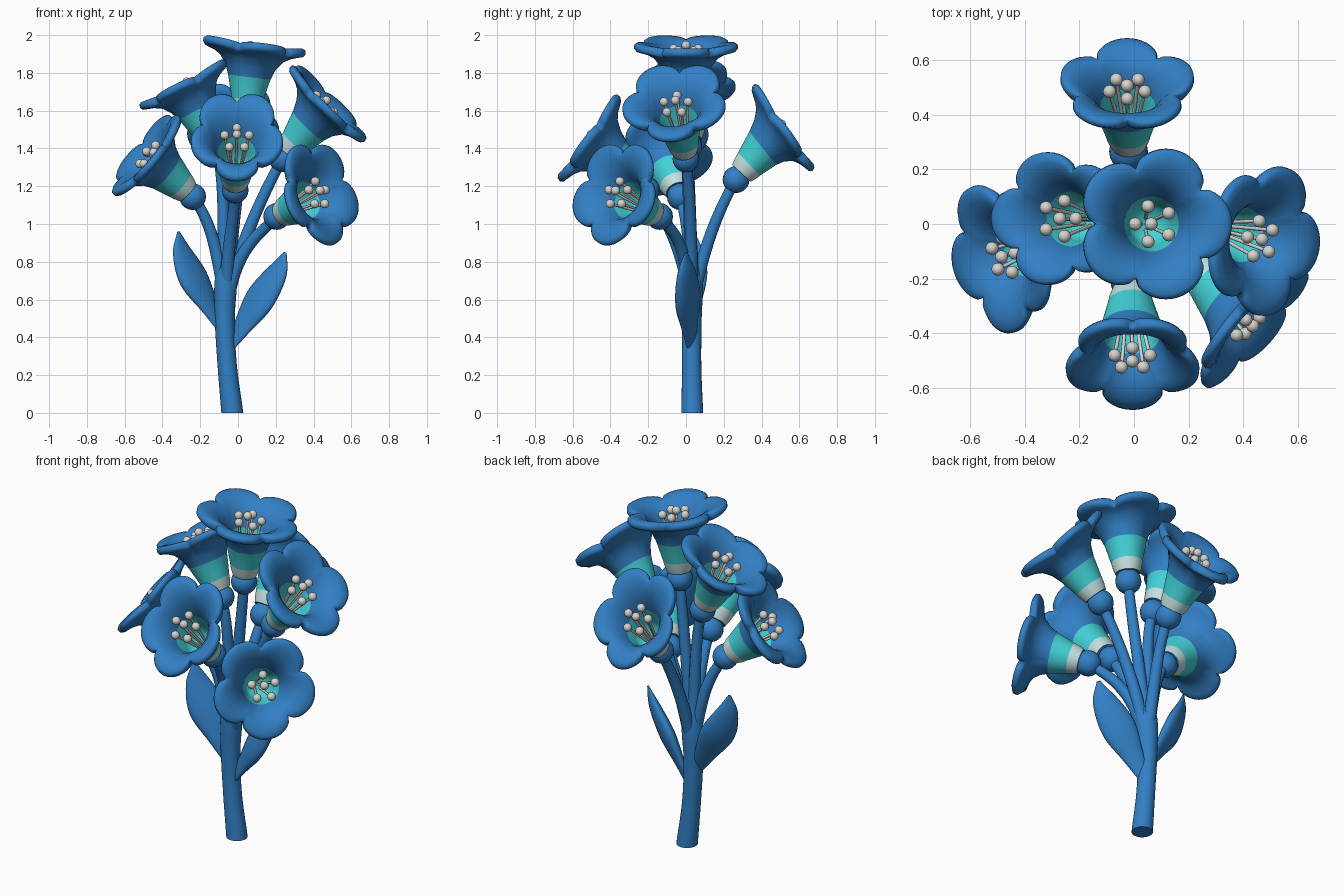
import bpy, bmesh, math
from mathutils import Vector as V

if "Cube" in bpy.data.objects:
    bpy.data.objects.remove(bpy.data.objects["Cube"])


def material(name, rgb):
    m = bpy.data.materials.new(name)
    m.diffuse_color = (*rgb, 1)
    m.use_nodes = True
    m.node_tree.nodes["Principled BSDF"].inputs["Base Color"].default_value = m.diffuse_color
    return m


BLUE = material("petal blue", (0.032, 0.215, 0.56))
TEAL = material("bright teal", (0.055, 0.64, 0.68))
PALE = material("pale band", (0.55, 0.74, 0.74))
CREAM = material("anther cream", (0.68, 0.66, 0.62))


def finish(name, bm, mats):
    bmesh.ops.recalc_face_normals(bm, faces=bm.faces)
    for f in bm.faces:
        f.smooth = True
    me = bpy.data.meshes.new(name)
    bm.to_mesh(me)
    bm.free()
    for m in mats:
        me.materials.append(m)
    ob = bpy.data.objects.new(name, me)
    bpy.context.collection.objects.link(ob)
    return ob


def loft(name, rings, mats, index=None):
    """Skin a list of closed rings, cap both ends."""
    bm = bmesh.new()
    rows = [[bm.verts.new(p) for p in r] for r in rings]
    n = len(rows[0])
    for i in range(len(rows) - 1):
        for j in range(n):
            k = (j + 1) % n
            f = bm.faces.new((rows[i][j], rows[i][k], rows[i + 1][k], rows[i + 1][j]))
            f.material_index = index[i] if index else 0
    bm.faces.new(rows[0])
    f = bm.faces.new(rows[-1])
    f.material_index = index[-1] if index else 0
    ob = finish(name, bm, mats)
    # keep the flat end caps crisp
    for e in ob.data.polygons:
        if len(e.vertices) > 4:
            e.use_smooth = False
    return ob


def spline(pts, steps=6):
    """Smooth interpolation through tuples of any length."""
    p = [V(a) for a in pts]
    p = [p[0] * 2 - p[1]] + p + [p[-1] * 2 - p[-2]]
    out = []
    for i in range(1, len(p) - 2):
        for s in range(steps):
            t = s / steps
            out.append(0.5 * (2 * p[i] + (p[i + 1] - p[i - 1]) * t
                       + (2 * p[i - 1] - 5 * p[i] + 4 * p[i + 1] - p[i + 2]) * t * t
                       + (3 * p[i] - p[i - 1] - 3 * p[i + 1] + p[i + 2]) * t ** 3))
    return out + [p[-2]]


def tube(name, path, mat, n=16, u=(1, 0, 0), flat=1.0):
    """Sweep an ellipse along (x, y, z, radius) points."""
    pos = [V(p[:3]) for p in path]
    u = V(u)
    rings = []
    for i, c in enumerate(pos):
        t = (pos[min(i + 1, len(pos) - 1)] - pos[max(i - 1, 0)]).normalized()
        if i == 0 and c.z == 0:
            t = V((0, 0, 1))  # flat cut on the ground
        u = (u - t * u.dot(t)).normalized()
        w = t.cross(u) * flat
        r = max(path[i][3], 0.002)
        rings.append([c + (u * math.cos(a) + w * math.sin(a)) * r
                      for a in (2 * math.pi * j / n for j in range(n))])
    return loft(name, rings, [mat])


def ball(name, c, r, mat, seg=20):
    bm = bmesh.new()
    bmesh.ops.create_uvsphere(bm, u_segments=seg, v_segments=seg // 2, radius=r)
    bmesh.ops.translate(bm, verts=bm.verts, vec=c)
    return finish(name, bm, [mat])


# Bell profile: distance along axis, radius, colour of the strip that follows
PROFILE = [(.045, .066, 1), (.08, .078, 1), (.11, .084, 2), (.165, .098, 2), (.225, .113, 0),
           (.28, .136, 0), (.325, .172, 0), (.348, .213, 0), (.36, .25, 0), (.367, .275, 0),
           (.382, .288, 0), (.402, .286, 0), (.411, .268, 0), (.406, .225, 0), (.382, .175, 0),
           (.335, .13, 0), (.27, .1, 2), (.19, .08, 2), (.12, .06, 2), (.11, .01, 2)]


def flower(i, base, centre, normal, size, wide):
    base, centre, normal = V(base), V(centre), V(normal).normalized()
    axis = (centre - base).normalized()

    def frame(t):
        k = min(t / 0.3, 1)
        a = axis.lerp(normal, k).normalized()
        down = V((0, 0, -1))
        down = (down - a * down.dot(a)).normalized()
        return base + (centre - base) * (t / 0.4), a, down, a.cross(down)

    # five-lobed bell, one petal pointing down
    rings, n = [], 80
    for t, r, _ in PROFILE:
        c, a, d, s = frame(t)
        k = max(0, (r - .115) / .17)
        ring = []
        for j in range(n):
            phi = 2 * math.pi * j / n
            notch = 1 - abs(math.cos(2.5 * phi)) ** 0.6
            rr = r * (1 - 0.25 * k * notch) * (1 + (size - 1) * min(k, 1))
            side = 1 + (wide - 1) * min(k, 1)
            ring.append(c + (d * math.cos(phi) + s * math.sin(phi) * side) * rr
                        - a * (0.02 * k * notch))
        rings.append(ring)
    loft(f"flower_bell_{i}", rings, [BLUE, PALE, TEAL], [p[2] for p in PROFILE])
    ball(f"flower_bulb_{i}", base, 0.071, BLUE)

    # stamens
    c0, _, _, _ = frame(.11)
    c, a, d, s = frame(.37)
    for j in range(6):
        phi = 2 * math.pi * j / 5 + math.pi
        rad, lift = (.068, 0) if j < 5 else (.012, .02)
        off = d * math.cos(phi) + s * math.sin(phi)
        tip = c + off * rad + a * lift
        root = c0 + off * rad * .35
        tube(f"filament_{i}_{j}", [(*root, .007), (*tip, .007)], CREAM, 8, u=d)
        ball(f"anther_{i}_{j}", tip, .024, CREAM, 12)

    # branch from the main stem up to the bulb
    p0 = V((-.06, .03, .58))
    p1 = V((-.06 + base.x * .25, .03 + base.y * .25, .88))
    p2 = base - axis.lerp(V((0, 0, 1)), .25) * .2
    path = []
    for q in range(15):
        t = q / 14
        p = p0 * (1 - t) ** 3 + p1 * 3 * t * (1 - t) ** 2 + p2 * 3 * t * t * (1 - t) + base * t ** 3
        path.append((*p, .036 - .009 * t))
    tube(f"branch_{i}", path, BLUE, 14)


# Seven flowers: bulb position, rim centre, facing direction, petal size, sideways scale
FLOWERS = [
    ((.04, 0, 1.55), (.075, 0, 1.955), (.14, 0, .99), 1, .98),
    ((-.015, -.21, 1.18), (-.005, -.515, 1.475), (0, -.82, .57), 1, .87),
    ((-.02, .265, 1.235), (-.025, .515, 1.53), (0, .82, .57), 1, .87),
    ((-.12, .015, 1.41), (-.285, .02, 1.755), (-.47, 0, .88), .94, .92),
    ((-.24, -.03, 1.145), (-.495, -.125, 1.38), (-.77, -.22, .62), .97, 1.02),
    ((.235, 0, 1.345), (.48, -.06, 1.655), (.71, -.12, .7), 1, .98),
    ((.205, -.14, 1.04), (.44, -.38, 1.17), (.7, -.62, .25), 1, 1),
]
for i, f in enumerate(FLOWERS):
    flower(i + 1, *f)

# Main stem
tube("main_stem", spline([(-.03, .033, 0, .058), (-.057, .03, .25, .051), (-.07, .03, .5, .053),
                          (-.063, .03, .72, .058), (-.045, .02, .93, .02)]), BLUE, 24)

# Two thick leaves
tube("left_leaf", spline([(-.085, .03, .43, .02), (-.15, .035, .56, .06), (-.235, .04, .71, .098),
                          (-.295, .04, .85, .065), (-.315, .04, .96, .008)]),
     BLUE, 20, u=(.7, .75, .4), flat=.42)
tube("right_leaf", spline([(-.055, .03, .33, .025), (.025, .02, .46, .06), (.115, .01, .6, .095),
                           (.205, 0, .74, .068), (.25, 0, .85, .01)]),
     BLUE, 20, u=(.75, -.7, -.45), flat=.42)
